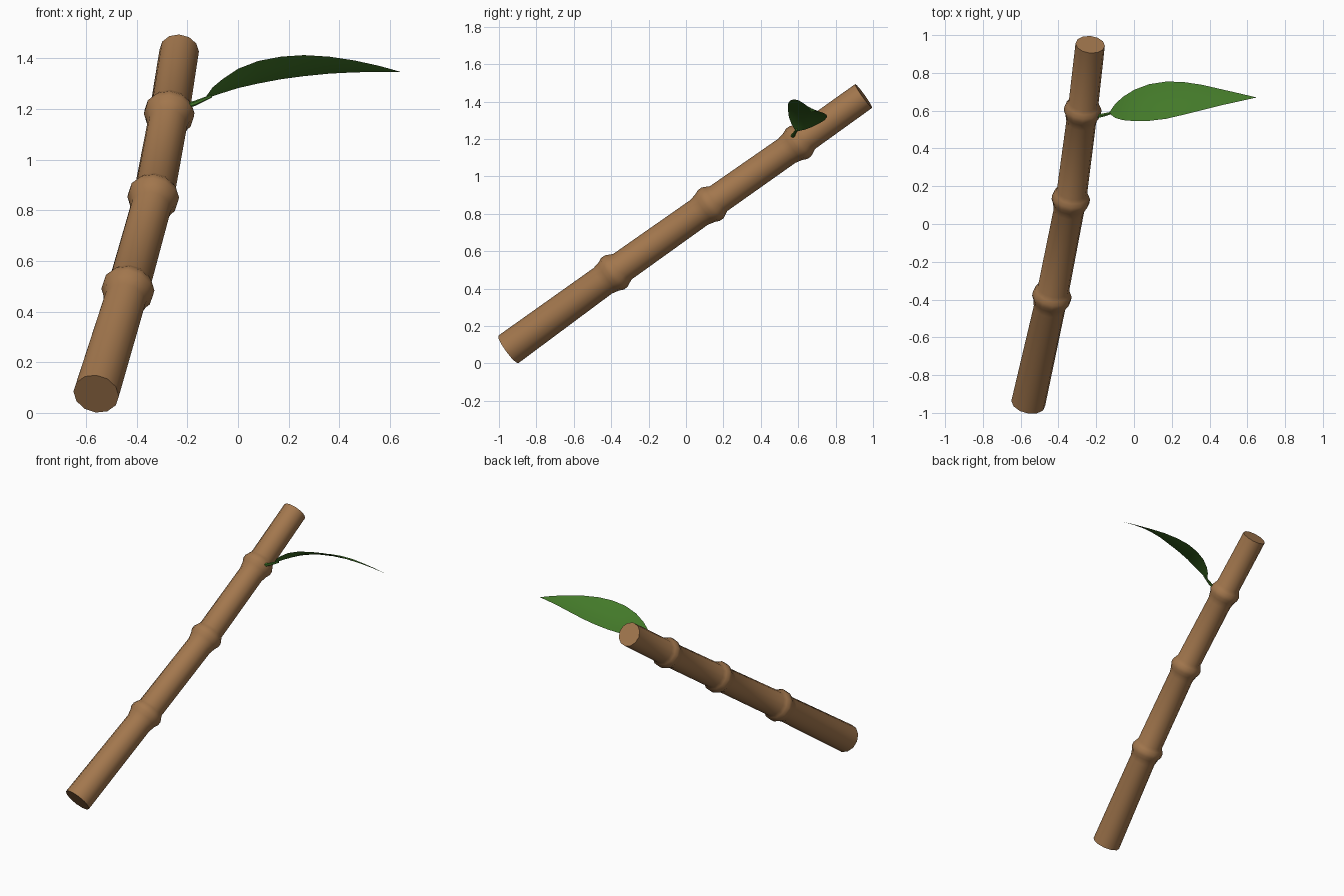
import bpy, bmesh, math
from mathutils import Vector

if "Cube" in bpy.data.objects:
    bpy.data.objects.remove(bpy.data.objects["Cube"])


def material(name, rgb):
    m = bpy.data.materials.new(name)
    m.diffuse_color = (*rgb, 1)
    m.use_nodes = True
    m.node_tree.nodes["Principled BSDF"].inputs["Base Color"].default_value = m.diffuse_color
    return m


def finish(name, bm, mat, angle):
    me = bpy.data.meshes.new(name)
    bm.to_mesh(me)
    bm.free()
    ob = bpy.data.objects.new(name, me)
    bpy.context.collection.objects.link(ob)
    me.materials.append(mat)
    bpy.ops.object.select_all(action='DESELECT')
    bpy.context.view_layer.objects.active = ob
    ob.select_set(True)
    bpy.ops.object.shade_smooth_by_angle(angle=math.radians(angle))
    return ob


def tube(name, stations, sides, mat, angle=50):
    """Skin circles given as (centre, axis, radius), closed at both ends."""
    bm = bmesh.new()
    rings = []
    for c, axis, r in stations:
        u = Vector((0, -axis.z, axis.y)).normalized()
        v = axis.cross(u).normalized()
        ring = []
        for i in range(sides):
            a = 2 * math.pi * i / sides
            ring.append(bm.verts.new(c + r * (math.cos(a) * u + math.sin(a) * v)))
        rings.append(ring)
    for a, b in zip(rings, rings[1:]):
        for i in range(sides):
            j = (i + 1) % sides
            bm.faces.new((a[i], a[j], b[j], b[i]))
    bm.faces.new(rings[0][::-1])
    bm.faces.new(rings[-1])
    bmesh.ops.recalc_face_normals(bm, faces=bm.faces)
    return finish(name, bm, mat, angle)


brown = material("cane brown", (0.365, 0.185, 0.075))
green = material("leaf green", (0.056, 0.19, 0.022))

# Cane: straight segments between swollen joints
joints = [Vector(p) for p in ((-0.56, -0.95, 0.075), (-0.435, -0.385, 0.485),
                              (-0.335, 0.13, 0.85), (-0.272, 0.60, 1.18),
                              (-0.232, 0.95, 1.43))]
radii = [0.091, 0.084, 0.081, 0.079, 0.078]
swell = ((-0.075, 0), (-0.035, 0.009), (-0.01, 0.02), (0.015, 0.02),
         (0.035, 0.010), (0.055, 0))
last = len(joints) - 1
stations = []
for k, c in enumerate(joints):
    axis = (joints[min(k + 1, last)] - joints[max(k - 1, 0)]).normalized()
    if k in (0, last):
        stations.append((c, axis, radii[k]))
    else:
        stations += [(c + axis * d, axis, radii[k] + extra) for d, extra in swell]
tube("cane", stations, 12, brown)

# Leaf stem
stem = [Vector(p) for p in ((-0.225, 0.565, 1.205), (-0.17, 0.575, 1.222),
                            (-0.105, 0.592, 1.25))]
tube("leaf_stem", [(p, (stem[2] - stem[0]).normalized(), r)
                   for p, r in zip(stem, (0.012, 0.010, 0.006))], 6, green)

# Leaf blade: x, front edge y and z, rear edge y and z
sections = [(-0.13, 0.585, 1.243, 0.592, 1.240),
            (-0.10, 0.562, 1.285, 0.635, 1.250),
            (-0.06, 0.550, 1.318, 0.672, 1.263),
            (0.00, 0.545, 1.358, 0.710, 1.282),
            (0.08, 0.546, 1.389, 0.740, 1.300),
            (0.17, 0.557, 1.406, 0.754, 1.317),
            (0.26, 0.578, 1.412, 0.752, 1.329),
            (0.36, 0.603, 1.406, 0.737, 1.339),
            (0.46, 0.628, 1.391, 0.714, 1.344),
            (0.56, 0.650, 1.369, 0.691, 1.346),
            (0.645, 0.669, 1.345, 0.671, 1.345)]
bm = bmesh.new()
rows = []
for x, yf, zf, yr, zr in sections:
    row = []
    for i in range(5):
        t = i / 4
        sag = 0.25 * (yr - yf) * t * (1 - t)
        row.append(bm.verts.new((x, yf + (yr - yf) * t, zf + (zr - zf) * t - sag)))
    rows.append(row)
for a, b in zip(rows, rows[1:]):
    for i in range(4):
        bm.faces.new((a[i], b[i], b[i + 1], a[i + 1]))
finish("leaf_blade", bm, green, 60)
